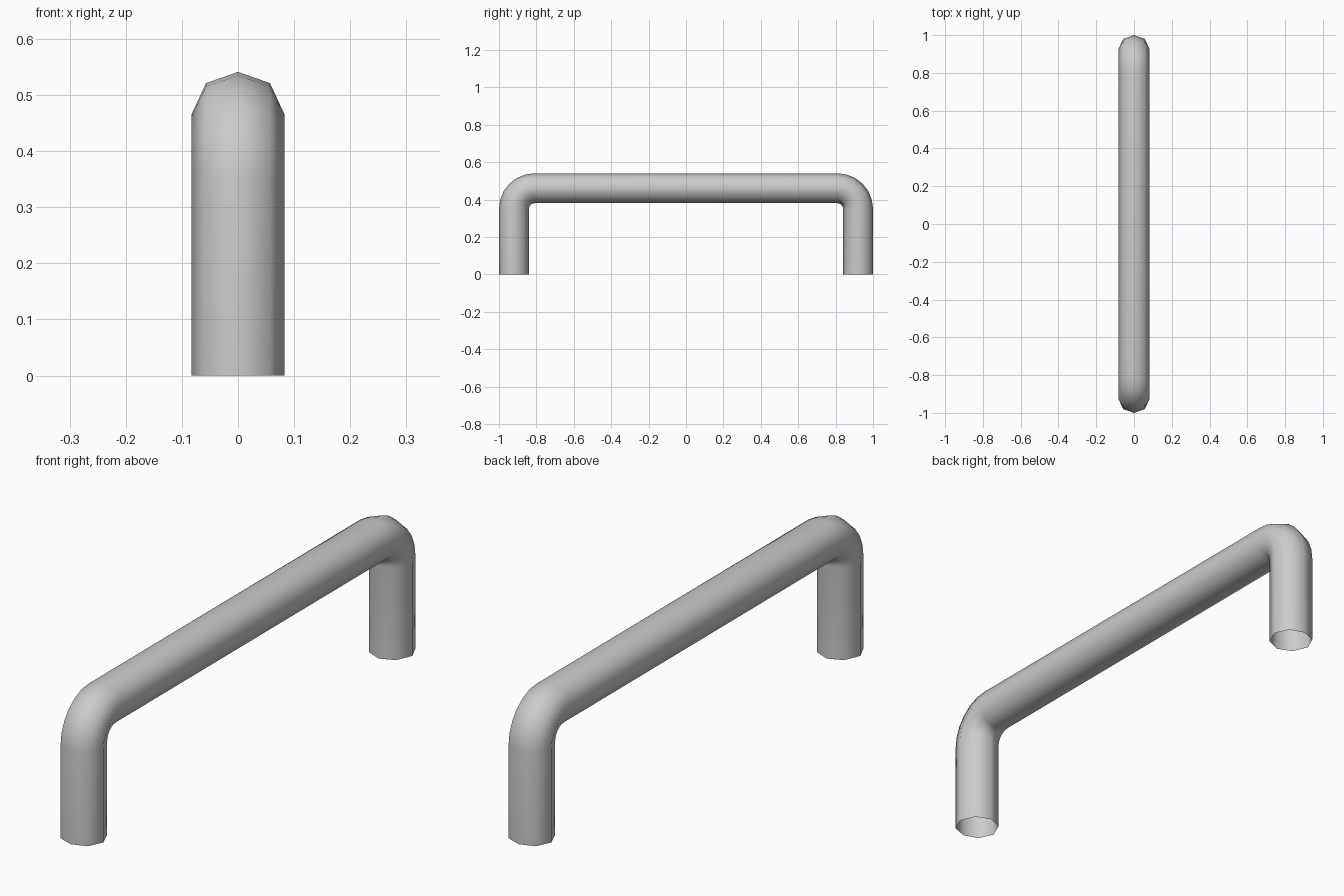
import bpy, bmesh
from math import sin, cos, pi

if "Cube" in bpy.data.objects:
    bpy.data.objects.remove(bpy.data.objects["Cube"])

# Eight-sided tube section: (x, outward offset from the centreline)
SECTION = [(0, .076), (.057, .056), (.083, 0), (.057, -.06),
           (0, -.084), (-.057, -.06), (-.083, 0), (-.057, .056)]
BEND_Y, BEND_Z, BEND_R, STEPS = .81, .351, .114, 6

# Centreline stations on the +y side: (y, z, outward y, outward z)
half = [(BEND_Y + BEND_R, 0, 1, 0)]
for i in range(STEPS + 1):
    a = pi / 2 * i / STEPS
    half.append((BEND_Y + BEND_R * cos(a), BEND_Z + BEND_R * sin(a), cos(a), sin(a)))
# Mirror to the other leg
path = half + [(-y, z, -oy, oz) for y, z, oy, oz in reversed(half)]

# Loft the open-ended tube
bm = bmesh.new()
rings = [[bm.verts.new((x, y + o * oy, z + o * oz)) for x, o in SECTION]
         for y, z, oy, oz in path]
n = len(SECTION)
for r0, r1 in zip(rings, rings[1:]):
    for i in range(n):
        j = (i + 1) % n
        bm.faces.new((r0[i], r0[j], r1[j], r1[i])).smooth = True
bmesh.ops.recalc_face_normals(bm, faces=bm.faces)

mesh = bpy.data.meshes.new("handle_bar")
bm.to_mesh(mesh)
bm.free()
bpy.context.collection.objects.link(bpy.data.objects.new("handle_bar", mesh))
